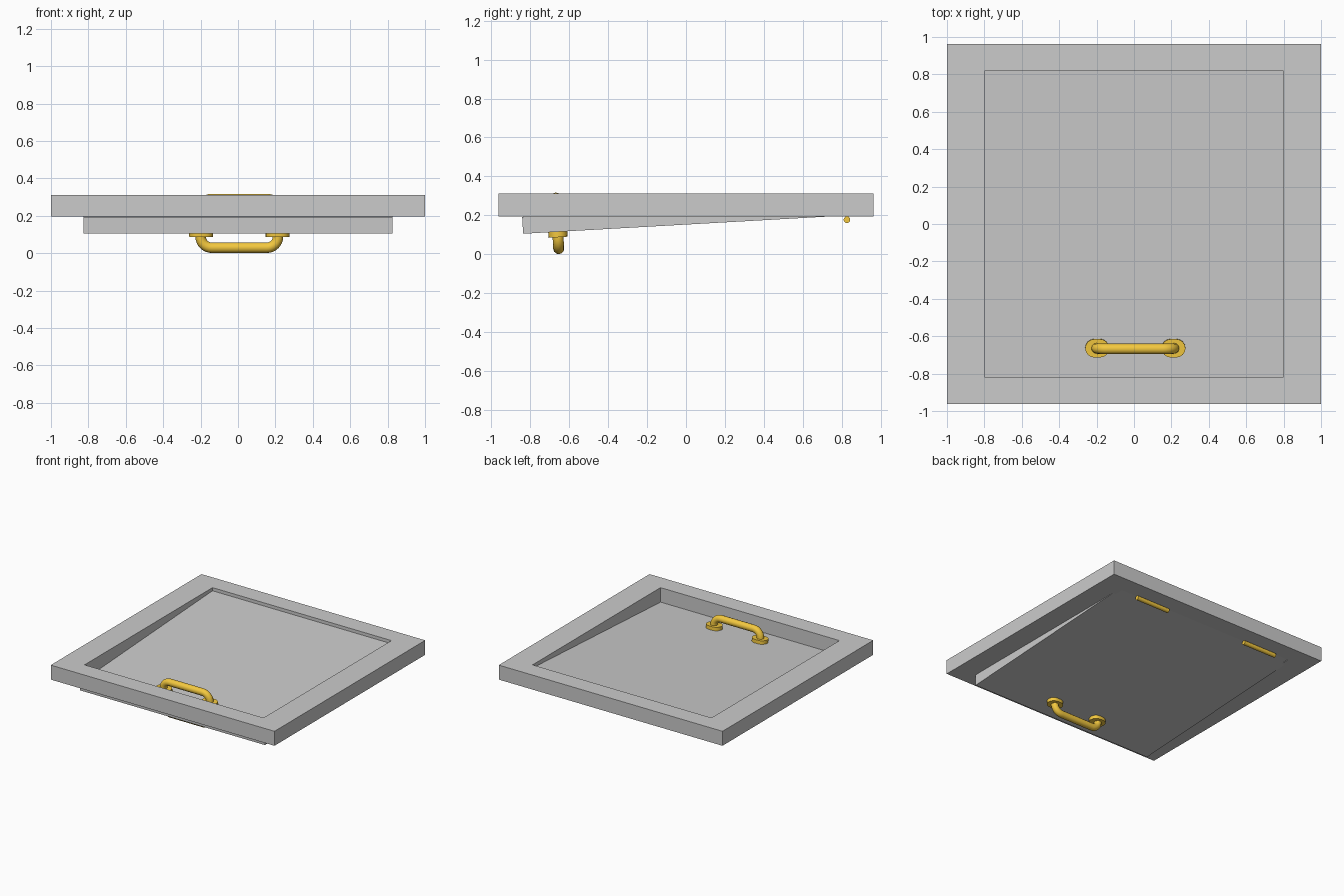
import bpy, bmesh, math
from mathutils import Matrix, Vector

if "Cube" in bpy.data.objects:
    bpy.data.objects.remove(bpy.data.objects["Cube"])

brass = bpy.data.materials.new("brass")
brass.diffuse_color = (0.9, 0.58, 0.05, 1)
brass.use_nodes = True
brass.node_tree.nodes["Principled BSDF"].inputs["Base Color"].default_value = brass.diffuse_color

TILT = 0.0563          # the door hangs slightly open
THICK = 0.087
DOOR = Matrix.Translation((0, -0.836, 0.106)) @ Matrix.Rotation(TILT, 4, 'X')


def add_mesh(name, bm, matrix=Matrix(), mat=None, smooth=False):
    bmesh.ops.recalc_face_normals(bm, faces=bm.faces)
    me = bpy.data.meshes.new(name)
    bm.to_mesh(me)
    bm.free()
    ob = bpy.data.objects.new(name, me)
    bpy.context.collection.objects.link(ob)
    ob.matrix_world = matrix
    if mat:
        me.materials.append(mat)
    if smooth:
        shade(ob)
    return ob


def shade(ob):
    bpy.ops.object.select_all(action='DESELECT')
    ob.select_set(True)
    bpy.context.view_layer.objects.active = ob
    bpy.ops.object.shade_smooth_by_angle(angle=math.radians(40))


def extrude_up(bm, faces, height):
    geo = bmesh.ops.extrude_face_region(bm, geom=faces)["geom"]
    verts = [v for v in geo if isinstance(v, bmesh.types.BMVert)]
    bmesh.ops.translate(bm, verts=verts, vec=(0, 0, height))


# Square frame ring
bm = bmesh.new()
rings = [[bm.verts.new((sx * x, sy * y, 0.195))
          for sx, sy in ((-1, -1), (1, -1), (1, 1), (-1, 1))]
         for x, y in ((1.0, 0.9625), (0.8, 0.817))]
faces = [bm.faces.new((rings[0][i], rings[0][(i + 1) % 4],
                       rings[1][(i + 1) % 4], rings[1][i])) for i in range(4)]
extrude_up(bm, faces, 0.117)
add_mesh("hatch_frame", bm)

# Tilted door panel, its origin on the lower front edge
bm = bmesh.new()
bmesh.ops.create_cube(bm, size=1, matrix=Matrix.Translation((0, 0.834, THICK / 2))
                      @ Matrix.Diagonal((1.654, 1.668, THICK, 1)))
add_mesh("hatch_door", bm, DOOR)


# Handle: bent tube with two rounded mounting plates
def handle(side, matrix):
    cu = bpy.data.curves.new(side + "_handle_bar", 'CURVE')
    cu.dimensions = '3D'
    cu.bevel_depth = 0.028
    cu.bevel_resolution = 4
    cu.use_fill_caps = True
    leg, top, r = 0.207, 0.087, 0.06
    half = [(leg, 0.0)]
    for i in range(9):
        a = math.pi / 2 * i / 8
        half.append((leg - r + r * math.cos(a), top - r + r * math.sin(a)))
    path = half + [(-x, z) for x, z in reversed(half)]
    sp = cu.splines.new('POLY')
    sp.points.add(len(path) - 1)
    for p, (x, z) in zip(sp.points, path):
        p.co = (x, 0, z, 1)
    bar = bpy.data.objects.new(side + "_handle_bar", cu)
    bpy.context.collection.objects.link(bar)
    bar.matrix_world = matrix
    cu.materials.append(brass)
    bpy.ops.object.select_all(action='DESELECT')
    bar.select_set(True)
    bpy.context.view_layer.objects.active = bar
    bpy.ops.object.convert(target='MESH')
    shade(bpy.context.view_layer.objects.active)

    for sx, label in ((-1, "left"), (1, "right")):
        bm = bmesh.new()
        verts = []
        for i in range(18):
            end = 1 if i < 9 else -1
            a = -math.pi / 2 + math.pi * (i if i < 9 else i - 1) / 8
            verts.append(bm.verts.new((sx * 0.204 + end * 0.015 + 0.049 * math.cos(a),
                                       0.049 * math.sin(a), 0)))
        extrude_up(bm, [bm.faces.new(verts)], 0.028)
        add_mesh(f"{side}_handle_plate_{label}", bm, matrix, brass, True)


handle("upper", DOOR @ Matrix.Translation((0.007, 0.178, THICK)))
handle("lower", DOOR @ Matrix.Translation((0.007, 0.178, 0))
       @ Matrix.Rotation(math.pi, 4, 'X'))

# Hinge pins under the back edge
for x, label in ((-0.515, "left"), (0.515, "right")):
    bm = bmesh.new()
    bmesh.ops.create_cone(bm, cap_ends=True, segments=20, radius1=0.017,
                          radius2=0.017, depth=0.3)
    add_mesh("hinge_pin_" + label, bm, Matrix.Translation((x, 0.826, 0.178))
             @ Matrix.Rotation(math.pi / 2, 4, 'Y'), brass, True)
